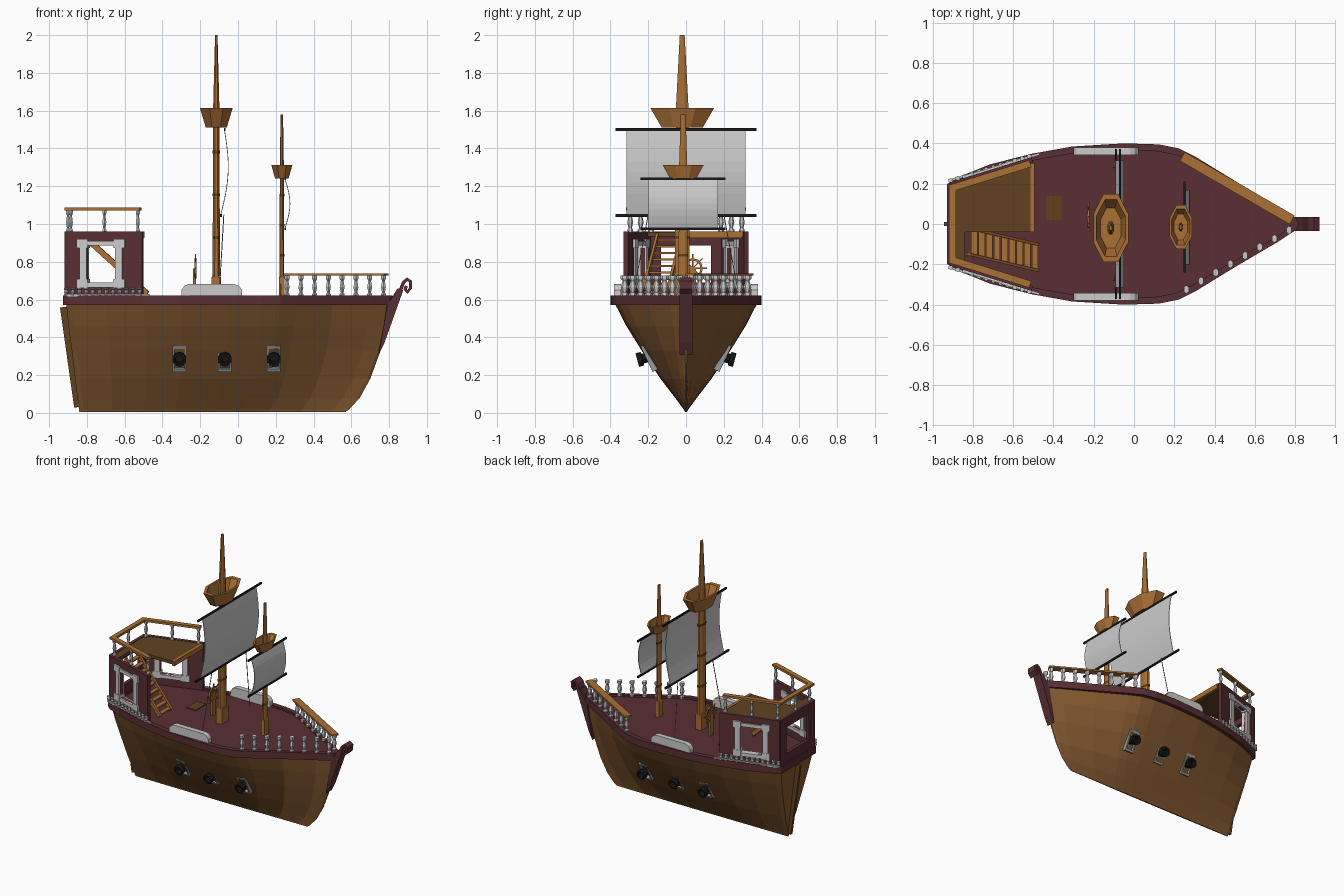
import bpy, bmesh, math
from mathutils import Vector, Matrix

if "Cube" in bpy.data.objects:
    bpy.data.objects.remove(bpy.data.objects["Cube"])

def mat(name, r, g, b):
    m = bpy.data.materials.new(name)
    m.diffuse_color = (r, g, b, 1)
    m.use_nodes = True
    m.node_tree.nodes["Principled BSDF"].inputs["Base Color"].default_value = m.diffuse_color
    return m

BROWN = mat("hull_wood", 0.23, 0.10, 0.03)
ORANGE = mat("light_wood", 0.40, 0.16, 0.035)
DARK = mat("dark_wood", 0.12, 0.055, 0.015)
MAROON = mat("maroon", 0.10, 0.028, 0.032)
BLACK = mat("black", 0.01, 0.01, 0.01)
WHITE = mat("white", 0.75, 0.75, 0.75)
GREY = mat("grey", 0.3, 0.32, 0.32)

def mesh(name, verts, faces, m):
    me = bpy.data.meshes.new(name)
    me.from_pydata([tuple(v) for v in verts], [], faces)
    bm = bmesh.new()
    bm.from_mesh(me)
    bmesh.ops.recalc_face_normals(bm, faces=bm.faces)
    bm.to_mesh(me)
    bm.free()
    me.materials.append(m)
    o = bpy.data.objects.new(name, me)
    bpy.context.collection.objects.link(o)
    return o

def loft(name, loops, m, closed=False):
    n, k = len(loops[0]), len(loops)
    verts = [v for l in loops for v in l]
    faces = [(i * n + j, i * n + (j + 1) % n, (i + 1) % k * n + (j + 1) % n, (i + 1) % k * n + j)
             for i in range(k if closed else k - 1) for j in range(n)]
    if not closed:
        faces += [tuple(range(n)), tuple(range((k - 1) * n, k * n))]
    return mesh(name, verts, faces, m)

def prism(name, pts, z0, z1, m):
    return loft(name, [[(x, y, z) for x, y in pts] for z in (z0, z1)], m)

def box(name, lo, hi, m):
    return prism(name, [(lo[0], lo[1]), (hi[0], lo[1]), (hi[0], hi[1]), (lo[0], hi[1])], lo[2], hi[2], m)

def beam(name, a, b, w, h, m):
    a, b = Vector(a), Vector(b)
    d = b - a
    o = box(name, (-d.length / 2, -w / 2, -h / 2), (d.length / 2, w / 2, h / 2), m)
    o.matrix_world = Matrix.Translation((a + b) / 2) @ d.to_track_quat('X', 'Z').to_matrix().to_4x4()
    return o

def lathe(name, prof, loc, m, n=8, sy=1.0):
    return loft(name, [[(loc[0] + r * math.cos(2 * math.pi * (i + .5) / n),
                         loc[1] + sy * r * math.sin(2 * math.pi * (i + .5) / n), loc[2] + z)
                        for i in range(n)] for r, z in prof], m)

def baluster(name, loc, h, r=0.014, sy=1.0):
    prof = [(1, 0), (1, .12), (.55, .2), (1, .45), (.55, .75), (1, .85), (1, 1)]
    return lathe(name, [(r * a, h * b) for a, b in prof], loc, WHITE, 6, sy)

# Hull: deck outline lofted down to the keel with a raked stern and curved bow
half = [(-.91, .19), (-.88, .215), (-.7, .285), (-.5, .335), (-.3, .37), (-.05, .385), (.12, .38),
        (.22, .36), (.3, .32), (.5, .2), (.7, .085), (.785, .03), (.8, .008)]
outline = half + [(x, -y) for x, y in reversed(half)]
levels = [(0.005, -.84, .57, .012), (.02, -.842, .59, .035), (.08, -.85, .645, .15), (.18, -.862, .7, .35),
          (.33, -.88, .755, .61), (.46, -.897, .785, .82), (.58, -.91, .8, .98)]
loft("hull", [[(x0 + (x + .91) / 1.71 * (x1 - x0), y * w, z) for x, y in outline]
              for z, x0, x1, w in levels], BROWN)

def scaled(s, t, z):
    return [(-.05 + (x + .05) * s, y * t, z) for x, y in outline]

loft("gunwale", [scaled(1.02, 1.04, .57), scaled(1.02, 1.04, .622),
                 scaled(.97, .95, .622), scaled(.97, .95, .57)], MAROON, True)
loft("deck", [scaled(.98, .97, .585), scaled(.98, .97, .608)], MAROON)
beam("rudder", (-.85, 0, .03), (-.925, 0, .56), .02, .035, DARK)

# Bow stem with a curled tip
loft("bow_stem", [[(.745, y, .31), (.775, y, .37), (.875, y, .65), (.845, y, .66), (.79, y, .57)]
                  for y in (-.035, .035)], MAROON)
curl = [(.84, .59), (.86, .65), (.876, .69), (.895, .708), (.914, .695), (.913, .66),
        (.897, .64), (.885, .655), (.892, .672)]
o = mesh("bow_curl", [(x, y, z) for x, z in curl for y in (-.035, .035)],
         [(2 * i, 2 * i + 1, 2 * i + 3, 2 * i + 2) for i in range(len(curl) - 1)], MAROON)
sol = o.modifiers.new("thickness", 'SOLIDIFY')
sol.thickness, sol.offset = .018, 0

# Cabin walls with window openings and white frames
def panel(name, a, b, u0, u1, z0, z1, th, m):
    a, b = Vector(a), Vector(b)
    z = (z0 + z1) / 2
    return beam(name, (*a.lerp(b, u0), z), (*a.lerp(b, u1), z), th, z1 - z0, m)

def window_wall(name, a, b, u0, u1, frame):
    z0, z1, zb, zt = .61, .96, .69, .885
    for i, r in enumerate([(0, u0, z0, z1), (u1, 1, z0, z1), (u0, u1, z0, zb), (u0, u1, zt, z1)]):
        panel(f"{name}_{i}", a, b, *r, .025, MAROON)
    if frame:
        f = .09
        for i, r in enumerate([(u0 - f, u0, zb, zt), (u1, u1 + f, zb, zt),
                               (u0 - f, u1 + f, zb - .025, zb), (u0 - f, u1 + f, zt, zt + .025)]):
            panel(f"{name}_frame_{i}", a, b, *r, .045, WHITE)
        for u in (u0 - f * .6, u1 + f * .6):
            for z in (zb - .005, zt + .012):
                panel(f"{name}_frame_corner", a, b, u - .07, u + .07, z - .024, z + .024, .05, WHITE)

for s, side in ((1, "left"), (-1, "right")):
    A, B = (-.505, .32 * s), (-.91, .195 * s)
    window_wall("cabin_wall_" + side, A, B, .345, .72, True)
    # Upper railing
    R = [Vector((-.515, .3 * s)), Vector((-.9, .18 * s))]
    beam("cabin_rail_" + side, (*R[0], 1.08), (*R[1], 1.08), .035, .016, ORANGE)
    for u in (.04, .5, .96):
        baluster("cabin_rail_post_" + side, (*R[0].lerp(R[1], u), .955), .12, .012, 1.3)
    # Small scrollwork along the cabin foot
    panel("scroll_strip_" + side, (-.47, .348 * s), (-.91, .218 * s), 0, 1, .617, .63, .012, WHITE)
    for i in range(12):
        p = Vector((-.52, .335 * s)).lerp(Vector((-.91, .215 * s)), i / 11)
        baluster("scrollwork_" + side, (*p, .62), .042, .013)
    # Rounded bulwark plate amidships
    plate = [(-.3, .61), (-.3, .65), (-.285, .672), (-.26, .682), (-.02, .682), (.005, .672),
             (.022, .65), (.022, .61)]
    loft("bulwark_" + side, [[(x, y * s, z) for x, z in plate] for y in (.343, .38)], WHITE)
    # Bow balusters
    for i in range(8):
        t = i / 7
        baluster("bow_baluster_" + side, (.26 + .51 * t, s * (.325 - .295 * t), .615), .112, .015, 1.4)
    # Cannons and gun ports, tilted square to the hull side
    for x in (-.31, -.07, .19):
        M = Matrix.Translation((x, .2 * s, .295)) @ Matrix.Rotation(-s * math.radians(15), 4, 'X') \
            @ Matrix.Rotation(-s * math.pi / 2, 4, 'X')
        o = lathe("cannon_" + side, [(.028, -.08), (.026, .03), (.037, .032), (.037, .06), (.024, .06),
                                     (.022, .02)], (0, 0, 0), BLACK, 10)
        o.matrix_world = M
        f = loft("gun_port_" + side, [[(-w, -h, z), (w, -h, z), (w, h, z), (-w, h, z)] for w, h, z in
                 ((.036, .075, -.05), (.036, .075, .012), (.026, .058, .012), (.026, .058, -.05))], GREY, True)
        f.matrix_world = Matrix.Translation((x, .198 * s, .29)) @ Matrix.Rotation(
            -s * math.radians(90 + 33), 4, 'X') @ Matrix.Rotation(math.radians(8) * s, 4, 'X')
    # Rigging
    beam("rope_" + side, (-.075, .2 * s, 1.05), (-.1, .28 * s, .62), .004, .004, GREY)

window_wall("stern_wall", (-.905, .2), (-.905, -.2), .17, .83, False)
beam("stern_rail", (-.9, -.195, 1.08), (-.9, .195, 1.08), .035, .016, ORANGE)
baluster("stern_rail_post", (-.9, 0, .955), .12, .012)
prism("cabin_roof", [(-.5, .305), (-.9, .19), (-.9, -.19), (-.84, -.205), (-.84, -.04), (-.5, -.04)],
      .935, .958, DARK)
box("roof_beam", (-.515, -.04, .925), (-.495, .3, .96), ORANGE)
beam("bow_rail", (.24, .335, .733), (.785, .02, .733), .05, .012, ORANGE)

# Stairs up to the cabin roof
lo, hi = Vector((-.48, -.165, .63)), Vector((-.82, -.085, .94))
for dy in (-.065, .065):
    beam("stair_stringer", lo + Vector((0, dy, 0)), hi + Vector((0, dy, 0)), .014, .03, ORANGE)
for i in range(9):
    p = lo.lerp(hi, (i + .3) / 9)
    box("stair_tread", p - Vector((.016, .06, .005)), p + Vector((.016, .06, .005)), ORANGE)

# Masts with crow's nests, oval in plan
def mast(name, x, y, k, base_top, nest0, nest1, top):
    z = .605
    lathe(name + "_base", [(.034 * k, 0), (.034 * k, base_top - z), (.022 * k, base_top - z + .01)],
          (x, y, z), ORANGE, 4, 1.6)
    lathe(name, [(.022 * k, 0), (.018 * k, nest0 - z), (.018 * k, nest1 - z), (.007, top - z)],
          (x, y, z), ORANGE, 8, 2)
    for q in (.35, .6, .85):
        lathe(name + "_band", [(.0225 * k, 0), (.0225 * k, .014)], (x, y, z + q * (nest0 - z)), DARK, 8, 2)
    h = nest1 - nest0
    lathe(name + "_nest", [(.02, 0), (.06 * k, 0), (.094 * k, h), (.078 * k, h), (.055 * k, .25 * h),
                           (.015, .25 * h)], (x, y, nest0), ORANGE, 8, 1.95)

mast("main_mast", -.115, -.02, 1, .72, 1.51, 1.615, 2.0)
mast("fore_mast", .232, -.015, .64, .72, 1.24, 1.312, 1.58)

# Sails with black yards
def sail(name, x0, x1, bulge, y, w, yard, z0, z1):
    n = 8
    pts = [(x0 + (x1 - x0) * i / n + bulge * math.sin(math.pi * i / n), y + s * w, z0 + (z1 - z0) * i / n)
           for i in range(n + 1) for s in (-1, 1)]
    o = mesh(name, pts, [(2 * i, 2 * i + 1, 2 * i + 3, 2 * i + 2) for i in range(n)], WHITE)
    o.modifiers.new("thickness", 'SOLIDIFY').thickness = .004
    for x, z in ((x0, z0), (x1, z1)):
        beam(name + "_yard", (x, y - yard, z), (x, y + yard, z), .01, .014, BLACK)

sail("main_sail", -.09, -.07, .03, 0, .315, .373, 1.045, 1.5)
sail("fore_sail", .25, .25, .027, -.015, .185, .225, .975, 1.24)

# Steering wheel on its stand
wx, wy, wz = -.225, .035, .765
box("wheel_stand", (wx - .012, wy - .018, .605), (wx + .003, wy + .018, wz), ORANGE)
ring = [[(wx + dx, wy + r * math.cos(a), wz + r * math.sin(a)) for dx, r in
         ((-.005, .042), (.005, .042), (.005, .054), (-.005, .054))]
        for a in (2 * math.pi * i / 12 for i in range(12))]
loft("wheel_rim", ring, ORANGE, True)
for i in range(4):
    d = Vector((0, math.cos(i * math.pi / 4), math.sin(i * math.pi / 4))) * .075
    c = Vector((wx, wy, wz))
    beam("wheel_spoke", c - d, c + d, .007, .007, ORANGE)

# Deck hatch
box("deck_hatch", (-.435, .02, .605), (-.36, .14, .614), DARK)
